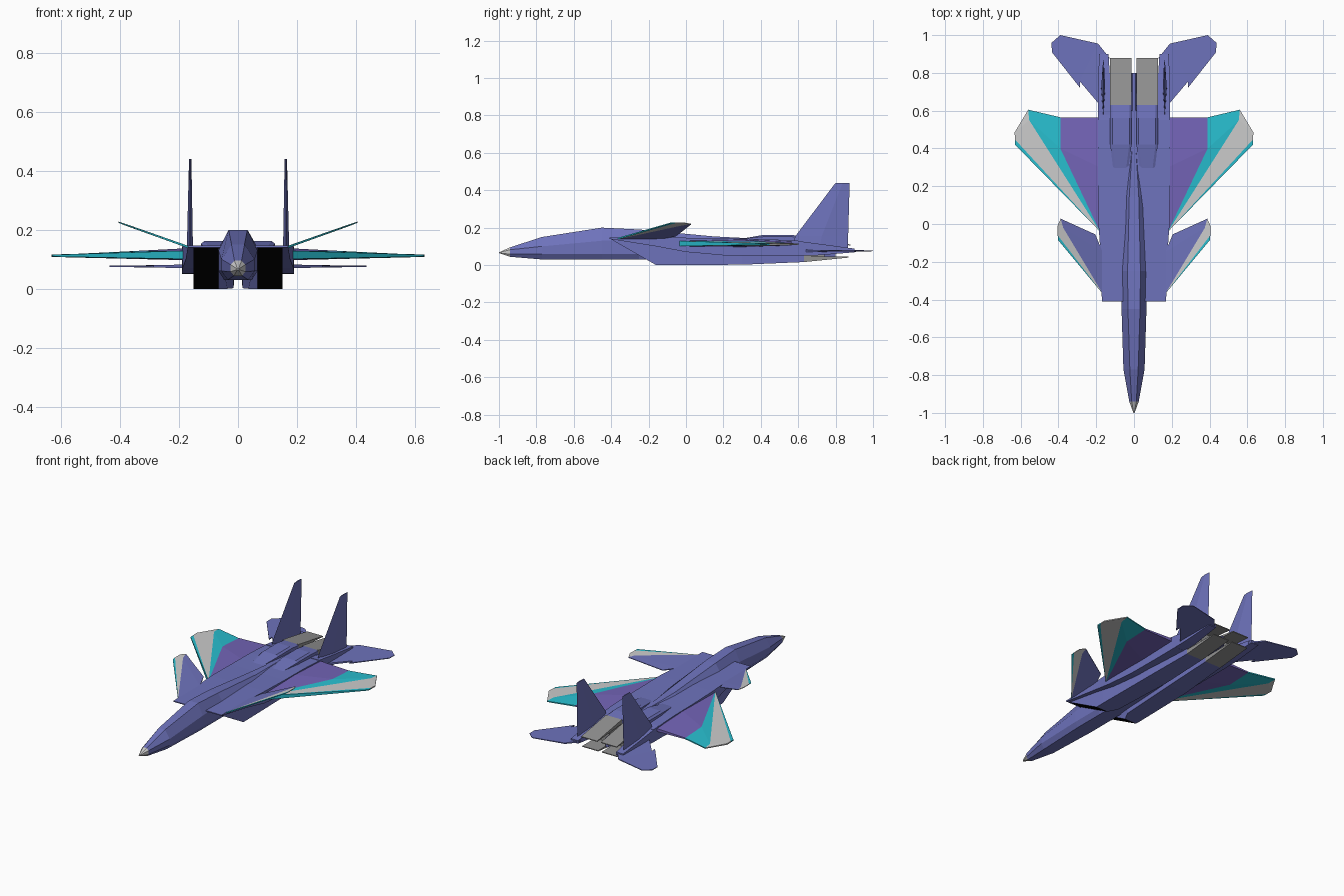
import bpy, bmesh

if "Cube" in bpy.data.objects:
    bpy.data.objects.remove(bpy.data.objects["Cube"])


def material(name, r, g, b):
    m = bpy.data.materials.new(name)
    m.diffuse_color = (r, g, b, 1)
    m.use_nodes = True
    m.node_tree.nodes["Principled BSDF"].inputs["Base Color"].default_value = m.diffuse_color
    return m


BODY = material("periwinkle blue", 0.155, 0.17, 0.50)
VIOLET = material("wing violet", 0.175, 0.13, 0.48)
CYAN = material("cyan", 0.022, 0.52, 0.63)
PALE = material("pale grey", 0.60, 0.60, 0.60)
STEEL = material("nozzle grey", 0.29, 0.29, 0.29)
BLACK = material("intake black", 0.001, 0.001, 0.001)


def finish(name, bm, mats, mirror):
    """Turn a bmesh into an object, optionally mirrored across x."""
    bmesh.ops.recalc_face_normals(bm, faces=bm.faces)
    me = bpy.data.meshes.new(name)
    bm.to_mesh(me)
    bm.free()
    for m in mats:
        me.materials.append(m)
    ob = bpy.data.objects.new(name, me)
    bpy.context.collection.objects.link(ob)
    if mirror:
        mod = ob.modifiers.new("mirror", 'MIRROR')
        mod.use_mirror_merge = False
    return ob


def loft(name, rings, mats, mirror=True, rule=None):
    """Skin matching rings of points; rule(segment) gives a material index, -1 is the front cap."""
    bm = bmesh.new()
    vs = [[bm.verts.new(p) for p in ring] for ring in rings]
    n = len(vs[0])
    rule = rule or (lambda s: 0)
    for s in range(len(vs) - 1):
        for i in range(n):
            j = (i + 1) % n
            f = bm.faces.new((vs[s][i], vs[s][j], vs[s + 1][j], vs[s + 1][i]))
            f.material_index = rule(s)
    bm.faces.new(vs[0]).material_index = rule(-1)
    bm.faces.new(vs[-1])
    return finish(name, bm, mats, mirror)


def rect(y, x0, x1, z0, z1):
    return [(x0, y, z0), (x1, y, z0), (x1, y, z1), (x0, y, z1)]


def panel(name, pts, bands, mats):
    """Thin aerofoil: pts are (x, y, z, half thickness), bands are (material index, corners)."""
    bm = bmesh.new()
    top = [bm.verts.new((x, y, z + t)) for x, y, z, t in pts]
    low = [bm.verts.new((x, y, z - t)) for x, y, z, t in pts]
    rim = {}
    for mi, idx in bands:
        for side in (top, low):
            bm.faces.new([side[i] for i in idx]).material_index = mi
        for a, b in zip(idx, idx[1:] + idx[:1]):
            key = frozenset((a, b))
            if key in rim:
                del rim[key]
            else:
                rim[key] = (a, b, mi)
    for a, b, mi in rim.values():
        bm.faces.new((top[a], top[b], low[b], low[a])).material_index = mi
    return finish(name, bm, mats, True)


# Forward fuselage, cockpit hump and spine: eight-sided sections
def section(y, wt, zt, wm, zu, zl, wb, zb):
    half = [(wt, zt), (wm, zu), (wm, zl), (wb, zb)]
    return [(x, y, z) for x, z in half] + [(-x, y, z) for x, z in reversed(half)]


loft("fuselage", [
    section(-1.0, .002, .068, .003, .067, .065, .002, .064),
    section(-.94, .012, .095, .025, .082, .058, .014, .044),
    section(-.77, .022, .15, .056, .10, .06, .035, .03),
    section(-.45, .032, .20, .066, .13, .06, .047, .03),
    section(-.25, .034, .19, .066, .14, .06, .047, .03),
    section(.15, .025, .153, .05, .135, .06, .045, .03),
    section(.40, .010, .140, .015, .13, .06, .012, .035),
    section(.80, .008, .105, .012, .10, .06, .010, .045),
], [BODY, PALE], mirror=False, rule=lambda s: 1 if s < 1 else 0)

# Broad upper deck that blends the wings into the fuselage
loft("upper_deck", [rect(y, -w, w, a, b) for y, w, a, b in [
    (-.41, .17, .140, .146), (-.16, .177, .100, .146), (.0, .188, .070, .146),
    (.2, .19, .052, .142), (.4, .19, .05, .14), (.60, .19, .05, .13)]],
    [BODY], mirror=False)

# Intake ducts with raked dark mouths
loft("intake_duct", [
    [(.066, -.16, 0), (.15, -.16, 0), (.15, -.408, .142), (.066, -.408, .142)],
    [(.035, -.10, 0), (.15, -.10, 0), (.15, -.10, .142), (.035, -.10, .142)],
    rect(.30, .015, .145, .002, .14),
    rect(.63, .014, .126, .016, .13),
], [BODY, BLACK], rule=lambda s: 1 if s == -1 else 0)


# Raised engine covers
def cover(y, x0, x1, z):
    return [(x0, y, .10), (x1, y, .10), (x1, y, .6 * z + .055),
            (x1 - .012, y, z), (x0 + .012, y, z), (x0, y, .6 * z + .055)]


loft("engine_cover", [cover(.29, .03, .11, .14), cover(.42, .013, .126, .162),
                      cover(.56, .013, .126, .162), cover(.63, .013, .126, .152)], [BODY])

# Flat exhaust nozzles: upper and lower flaps around a short liner
loft("nozzle_upper_flap", [rect(.63, .013, .126, .125, .152),
                           rect(.88, .013, .126, .105, .11)], [STEEL])
loft("nozzle_lower_flap", [rect(.63, .013, .126, .016, .045),
                           rect(.87, .013, .126, .04, .045)], [STEEL])
loft("nozzle_liner", [rect(.62, .02, .12, .03, .135), rect(.74, .025, .115, .042, .115)], [STEEL])

# Tail booms carrying fins and tailplanes
loft("tail_boom", [rect(.55, .12, .19, .05, .135), rect(.70, .122, .19, .052, .115),
                   rect(.90, .135, .185, .068, .088)], [BODY])

# Main wings: colour bands fan out from the root of the leading edge
wing = [(.18, -.04, .115, .014), (.63, .42, .112, .003), (.63, .447, .112, .004),
        (.632, .485, .112, .004), (.56, .605, .112, .003), (.555, .55, .112, .006),
        (.39, .565, .113, .004), (.39, .40, .114, .012), (.18, .565, .115, .010),
        (.18, .30, .117, .020)]
panel("main_wing", wing, [
    (1, [0, 1, 2]), (2, [0, 2, 3, 5]), (2, [3, 4, 5]), (1, [0, 5, 7]),
    (1, [7, 5, 4, 6]), (0, [0, 7, 9]), (0, [9, 7, 6, 8])], [VIOLET, CYAN, PALE])

# Foreplanes with upward slant
fore = [(x, y, .142 + (x - .17) * .355, t) for x, y, t in [
    (.165, -.37, .004), (.402, -.085, .002), (.404, -.06, .002), (.405, -.01, .002),
    (.388, .028, .002), (.375, -.02, .003), (.205, -.055, .002), (.165, -.15, .004)]]
panel("foreplane", fore, [
    (1, [0, 1, 2]), (2, [0, 2, 3, 5]), (2, [3, 4, 5]), (0, [0, 5, 7]),
    (0, [7, 5, 4, 6])], [BODY, CYAN, PALE])

# Tailplanes with a notched leading edge
tail = [(x, y, .076, t) for x, y, t in [
    (.185, .635, .006), (.287, .755, .004), (.285, .72, .003), (.435, .91, .002),
    (.436, .96, .002), (.39, 1.0, .002), (.19, .955, .003), (.13, .88, .006)]]
panel("tailplane", tail, [(0, [0, 1, 6, 7]), (0, [1, 2, 3, 4, 5, 6])], [BODY])


# Twin upright fins with diamond-like sections
def fin_ring(z, y0, y1, x, t):
    m = y0 + .5 * (y1 - y0)
    return [(x, y0, z), (x + t, m, z), (x, y1, z), (x - t, m, z)]


loft("tail_fin", [fin_ring(.08, .56, .865, .163, .011), fin_ring(.155, .585, .867, .163, .010),
                  fin_ring(.44, .80, .875, .162, .004)], [BODY])
